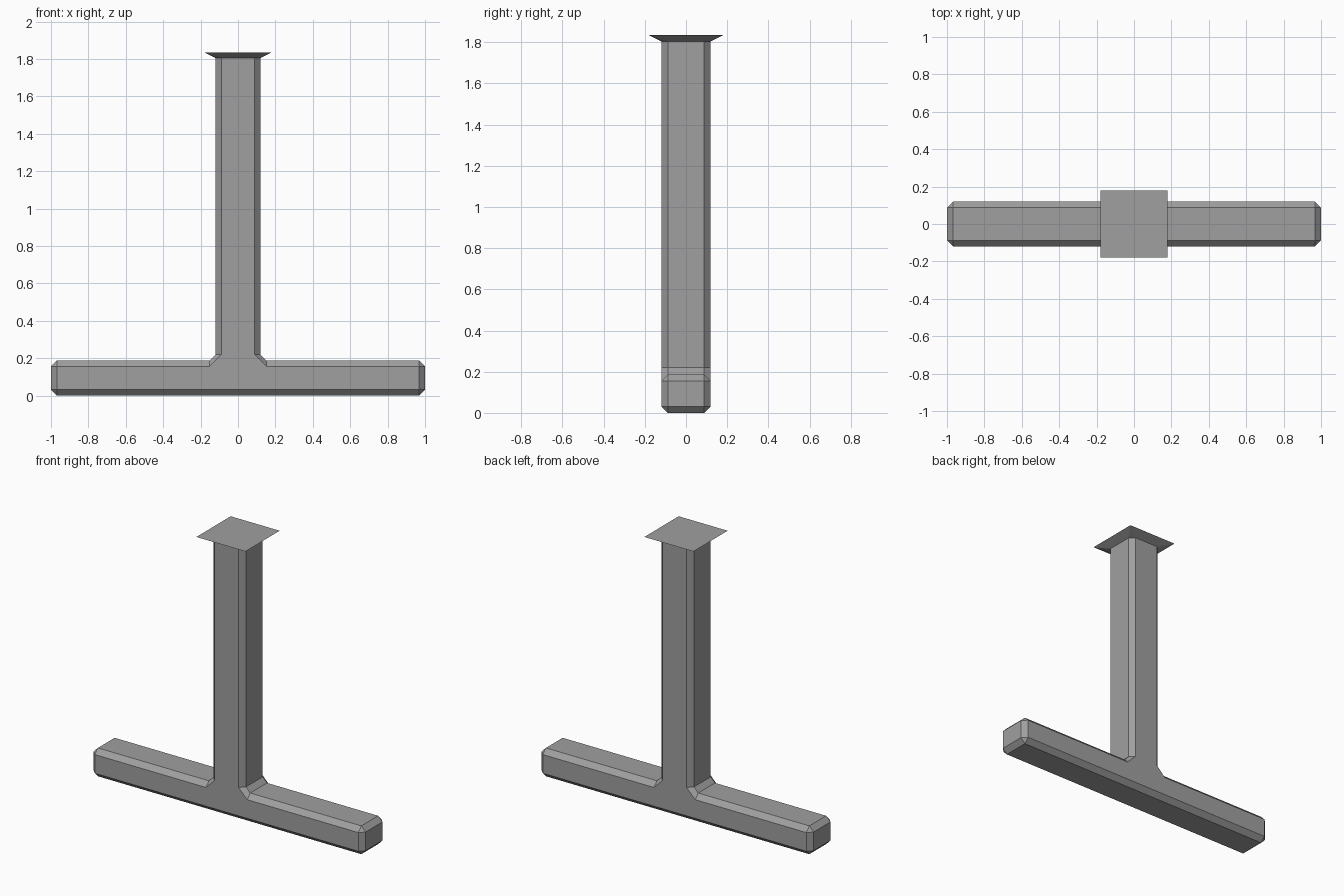
import bpy, bmesh
from math import copysign

if "Cube" in bpy.data.objects:
    bpy.data.objects.remove(bpy.data.objects["Cube"], do_unlink=True)

grey = bpy.data.materials.new("plain grey")
grey.use_nodes = True
colour = (0.35, 0.35, 0.35, 1)
grey.diffuse_color = colour
grey.node_tree.nodes["Principled BSDF"].inputs["Base Color"].default_value = colour

HALF, BEVEL = 0.12, 0.032
INSET = HALF - BEVEL
END, BASE, TOP, CAP, CAP_TOP = 1.0, 0.188, 1.805, 0.18, 1.835
FILLET = HALF + BEVEL

# Half outlines of the T, from the foot end up to the post top:
# the outer one is the full silhouette, the inner one bounds the flat front
outer = [(END - BEVEL, 0), (END, BEVEL), (END, BASE - BEVEL), (END - BEVEL, BASE),
         (FILLET, BASE), (HALF, BASE + BEVEL), (HALF, TOP)]
low, high = (END - BEVEL, BEVEL), (END - BEVEL, BASE - BEVEL)
inner = [low, low, high, high, (FILLET, BASE - BEVEL), (INSET, BASE + BEVEL), (INSET, TOP)]


def ring(bm, half, y):
    """Mirrored outline, open across the post top."""
    points = half[::-1] + [(-x, z) for x, z in half]
    points = [(-x, z) for x, z in points]
    return [bm.verts.new((x, y, z)) for x, z in points]


# Bevelled T-shaped body
bm = bmesh.new()
rings = [ring(bm, inner, -HALF), ring(bm, outer, -INSET),
         ring(bm, outer, INSET), ring(bm, inner, HALF)]
for a, b in zip(rings, rings[1:]):
    for i in range(len(a) - 1):
        bm.faces.new((a[i], a[i + 1], b[i + 1], b[i]))
bm.faces.new(rings[0])
bm.faces.new(rings[-1])
bmesh.ops.remove_doubles(bm, verts=bm.verts, dist=0.0005)

# Flare the post top out to a square plate
rim = [e for e in bm.edges if e.is_boundary and all(v.co.z > TOP - 0.01 for v in e.verts)]
flare = bmesh.ops.extrude_edge_only(bm, edges=rim)["geom"]
corners = [g for g in flare if isinstance(g, bmesh.types.BMVert)]
for v in corners:
    v.co = (copysign(CAP, v.co.x), copysign(CAP, v.co.y), CAP_TOP)
bmesh.ops.remove_doubles(bm, verts=bm.verts, dist=0.0005)
bmesh.ops.holes_fill(bm, edges=[e for e in bm.edges if e.is_boundary], sides=0)
bmesh.ops.recalc_face_normals(bm, faces=bm.faces)

mesh = bpy.data.meshes.new("t_shaped_stand")
bm.to_mesh(mesh)
bm.free()
mesh.materials.append(grey)
stand = bpy.data.objects.new("t_shaped_stand", mesh)
bpy.context.collection.objects.link(stand)
